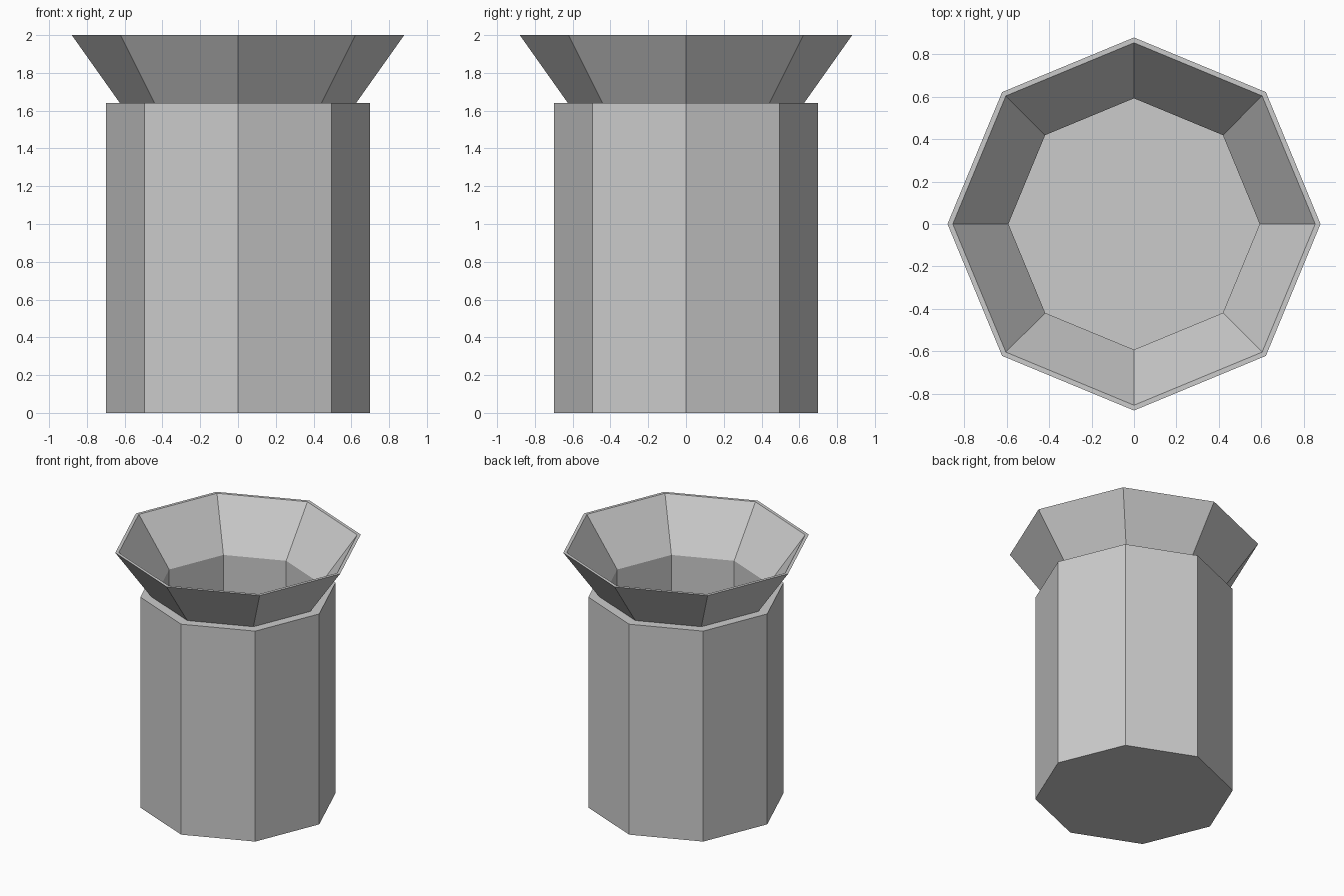
import bpy
import bmesh
from math import cos, sin, pi

if "Cube" in bpy.data.objects:
    bpy.data.objects.remove(bpy.data.objects["Cube"])

SIDES = 8


def lathe(name, profile):
    """Revolve (radius, z) points into flat octagonal bands; radius 0 closes an end with a cap."""
    bm = bmesh.new()
    rings = []
    for r, z in profile:
        rings.append([bm.verts.new((r * cos(2 * pi * i / SIDES), r * sin(2 * pi * i / SIDES), z))
                      for i in range(SIDES)])
    for a, b in zip(rings, rings[1:]):
        for i in range(SIDES):
            j = (i + 1) % SIDES
            bm.faces.new((a[i], a[j], b[j], b[i]))
    return bm, rings


def finish(name, bm):
    mesh = bpy.data.meshes.new(name)
    bm.to_mesh(mesh)
    bm.free()
    obj = bpy.data.objects.new(name, mesh)
    bpy.context.collection.objects.link(obj)
    return obj


# Hollow body: outer wall, top ledge up to the collar
bm, rings = lathe("pot_body", [(0.70, 0.0), (0.70, 1.64), (0.625, 1.64)])
bm.faces.new(rings[0][::-1])
finish("pot_body", bm)

# Flared collar: outer flare, thin lip, inner flare, inner wall and floor
bm, rings = lathe("flared_collar", [(0.625, 1.64), (0.88, 2.0), (0.855, 2.0),
                                    (0.593, 1.64), (0.593, 0.10)])
bm.faces.new(rings[-1])
finish("flared_collar_and_lining", bm)
